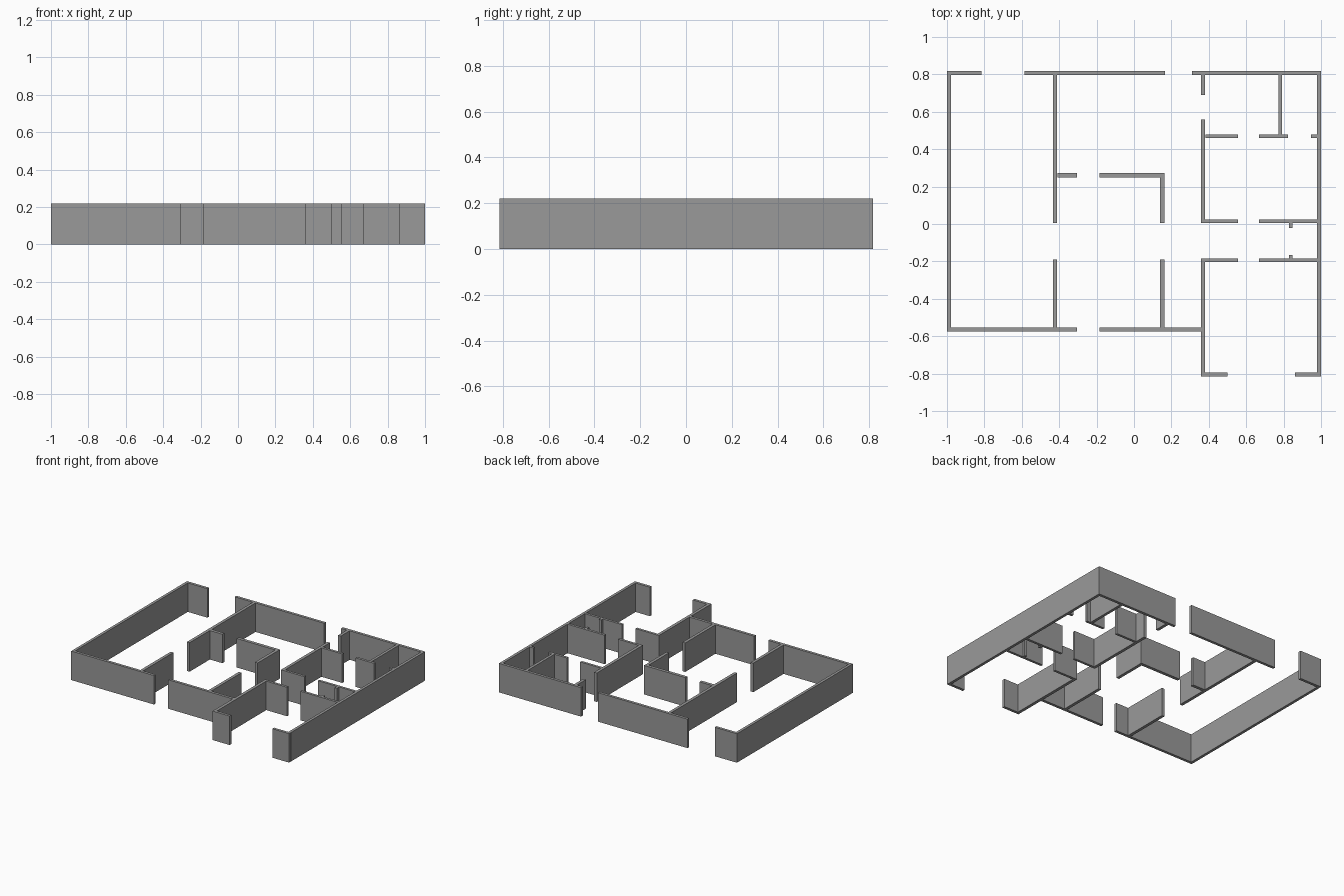
import bpy

cube = bpy.data.objects.get("Cube")
if cube:
    bpy.data.objects.remove(cube, do_unlink=True)

HEIGHT = 0.22
T = 0.021  # wall thickness

grey = bpy.data.materials.new("wall_grey")
grey.use_nodes = True
color = (0.32, 0.32, 0.32, 1)
grey.diffuse_color = color
grey.node_tree.nodes["Principled BSDF"].inputs["Base Color"].default_value = color


def block(name, x0, x1, y0, y1):
    """Upright wall block standing on the ground."""
    bpy.ops.mesh.primitive_cube_add(size=1)
    ob = bpy.context.object
    ob.name = name
    ob.location = ((x0 + x1) / 2, (y0 + y1) / 2, HEIGHT / 2)
    ob.scale = (x1 - x0, y1 - y0, HEIGHT)
    bpy.ops.object.transform_apply(location=True, rotation=False, scale=True)
    ob.data.materials.append(grey)


def cross_walls(name, y, spans, t=T):
    """Walls running left to right, with door gaps between the spans."""
    for i, (a, b) in enumerate(spans, 1):
        block(f"{name}_{i}", a, b, y - t / 2, y + t / 2)


def long_walls(name, x, spans, t=T):
    """Walls running front to back, with door gaps between the spans."""
    for i, (a, b) in enumerate(spans, 1):
        block(f"{name}_{i}", x - t / 2, x + t / 2, a, b)


# Outer walls
cross_walls("back_wall", 0.807, [(-1, -0.815), (-0.585, 0.167), (0.31, 1)])
cross_walls("front_wall", -0.563, [(-1, -0.305), (-0.185, 0.358)])
cross_walls("front_wing_wall", -0.805, [(0.358, 0.5), (0.86, 1)])
long_walls("right_outer_wall", -0.99, [(-0.553, 0.797)])
long_walls("left_outer_wall", 0.99, [(-0.795, 0.797)])

# Partitions running front to back
long_walls("right_partition", -0.422, [(-0.553, -0.19), (0.005, 0.797)], 0.023)
long_walls("middle_partition", 0.151, [(-0.553, -0.19), (0.005, 0.248)], 0.023)
long_walls("left_partition", 0.369,
           [(-0.795, -0.204), (0.024, 0.56), (0.69, 0.797)], 0.023)
long_walls("back_room_divider", 0.782, [(0.478, 0.797)])

# Partitions running left to right
cross_walls("central_room_wall", 0.26, [(-0.41, -0.305), (-0.185, 0.163)], 0.024)
cross_walls("back_room_wall", 0.468, [(0.381, 0.555), (0.667, 0.823), (0.947, 0.98)], 0.019)
cross_walls("corridor_back_wall", 0.015, [(0.358, 0.555), (0.667, 0.98)], 0.019)
cross_walls("corridor_front_wall", -0.195, [(0.358, 0.555), (0.667, 0.98)], 0.019)

# Short door jambs across the corridor
long_walls("corridor_jamb", 0.837, [(-0.186, -0.165), (-0.021, 0.006)], 0.019)
